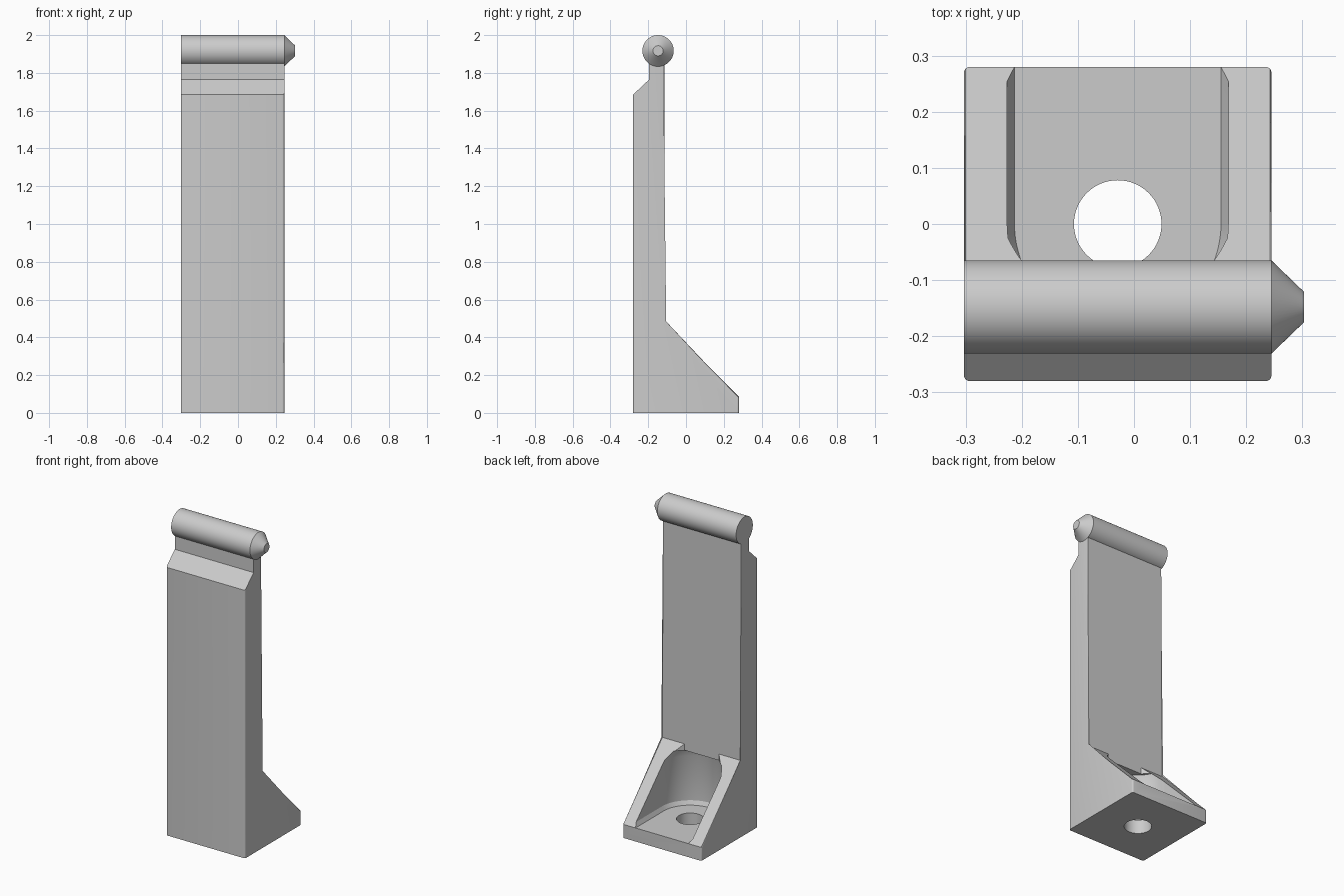
import bpy, bmesh
from math import sin, cos, tau, radians

if "Cube" in bpy.data.objects:
    bpy.data.objects.remove(bpy.data.objects["Cube"])

grey = bpy.data.materials.new("plain grey")
grey.use_nodes = True
grey.diffuse_color = (0.6, 0.6, 0.6, 1)
grey.node_tree.nodes["Principled BSDF"].inputs["Base Color"].default_value = (0.6, 0.6, 0.6, 1)

LEFT, RIGHT = 0.245, -0.303
MID = (LEFT + RIGHT) / 2
BACK = -0.115          # rear face of the upright
FLOOR = 0.085


def finish(name, bm):
    bmesh.ops.recalc_face_normals(bm, faces=bm.faces)
    mesh = bpy.data.meshes.new(name)
    bm.to_mesh(mesh)
    bm.free()
    mesh.materials.append(grey)
    ob = bpy.data.objects.new(name, mesh)
    bpy.context.collection.objects.link(ob)
    return ob


def loft(bm, rings):
    """Skin a list of equal-length point rings and cap both ends."""
    loops = [[bm.verts.new(p) for p in ring] for ring in rings]
    n = len(loops[0])
    for a, b in zip(loops, loops[1:]):
        for i in range(n):
            j = (i + 1) % n
            bm.faces.new((a[i], a[j], b[j], b[i]))
    bm.faces.new(loops[0])
    bm.faces.new(loops[-1])


def lathe_z(name, profile, n=96):
    bm = bmesh.new()
    loft(bm, [[(MID + r * cos(tau * i / n), r * sin(tau * i / n), z)
               for i in range(n)] for r, z in profile])
    return finish(name, bm)


def cut(target, cutter):
    cutter.hide_render = True
    mod = target.modifiers.new("cut", 'BOOLEAN')
    mod.operation = 'DIFFERENCE'
    mod.solver = 'EXACT'
    mod.object = cutter
    bpy.context.view_layer.objects.active = target
    bpy.ops.object.modifier_apply(modifier=mod.name)
    bpy.data.objects.remove(cutter)


# Upright with foot: side profile extruded across x, outer edges rounded
side = [(-0.28, 0), (0.28, 0), (0.28, FLOOR), (BACK, 0.48), (BACK, 1.9),
        (-0.195, 1.9), (-0.195, 1.765), (-0.28, 1.685)]
bm = bmesh.new()
loft(bm, [[(x, y, z) for y, z in side] for x in (RIGHT, LEFT)])
rounded = []
for e in bm.edges:
    a, b = (v.co for v in e.verts)
    along_side = abs(a.x - b.x) < 0.001 and abs(a.z - b.z) > 0.05
    front = a.y < -0.27 and b.y < -0.27
    rear = min(a.y, b.y) > BACK - 0.01
    if along_side and (front or rear):
        rounded.append(e)
bmesh.ops.bevel(bm, geom=rounded, offset=0.01, segments=4, profile=0.5, affect='EDGES')
body = finish("upright_and_foot", bm)

# Open channel between the two side ribs, with a chamfer along the floor
bm = bmesh.new()
section = [(-0.184, FLOOR), (0.184, FLOOR), (0.197, 0.11), (0.197, 0.6),
           (-0.197, 0.6), (-0.197, 0.11)]
loft(bm, [[(MID + x, y, z) for x, z in section] for y in (0, 0.4)])
cut(body, finish("channel_cutter", bm))

# Round recess into the upright, narrowing to its ceiling
cut(body, lathe_z("recess_cutter", [(0.184, FLOOR), (0.197, 0.11), (0.197, 0.39), (0.18, 0.44)]))

# Notch at the top of the slope
bm = bmesh.new()
plan = [(-0.12, BACK), (0.12, BACK), (0.168, -0.065), (-0.168, -0.065)]
loft(bm, [[(MID + x, y, z) for x, y in plan] for z in (0.43, 0.6)])
cut(body, finish("notch_cutter", bm))

# Screw hole through the foot
cut(body, lathe_z("hole_cutter", [(0.078, -0.1), (0.078, 0.2)], 64))

# Round bar along the top with a blunt conical tip
bm = bmesh.new()
n = 64
loft(bm, [[(x, -0.148 + r * cos(tau * i / n), 1.917 + r * sin(tau * i / n))
           for i in range(n)]
          for x, r in ((RIGHT, 0.083), (LEFT, 0.083), (0.303, 0.027))])
bar = finish("top_bar", bm)

for ob in (body, bar):
    bpy.ops.object.select_all(action='DESELECT')
    ob.select_set(True)
    bpy.context.view_layer.objects.active = ob
    bpy.ops.object.shade_smooth_by_angle(angle=radians(25))
